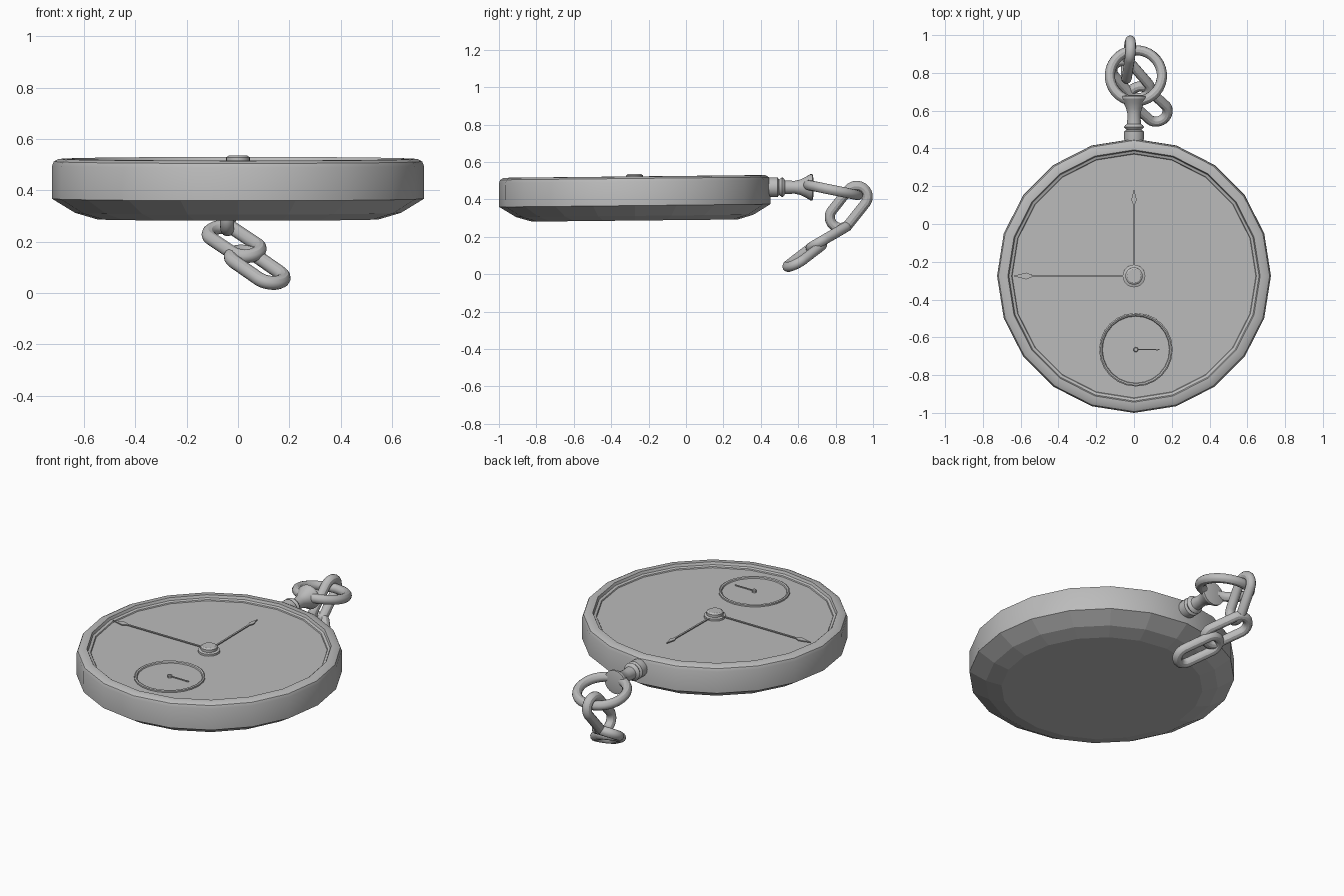
import bpy, bmesh, math
from mathutils import Matrix, Vector

if "Cube" in bpy.data.objects:
    bpy.data.objects.remove(bpy.data.objects["Cube"])

GREY = (0.5, 0.5, 0.5, 1)
metal = bpy.data.materials.new("grey metal")
metal.use_nodes = True
metal.diffuse_color = GREY
metal.node_tree.nodes["Principled BSDF"].inputs["Base Color"].default_value = GREY

# The case leans very slightly towards the front
CASE = Matrix.Translation((0, -0.27, 0)) @ Matrix.Rotation(math.radians(0.6), 4, 'X')


def finish(name, bm, matrix, smooth=True):
    bmesh.ops.remove_doubles(bm, verts=bm.verts, dist=1e-5)
    bmesh.ops.recalc_face_normals(bm, faces=bm.faces)
    mesh = bpy.data.meshes.new(name)
    bm.to_mesh(mesh)
    bm.free()
    mesh.transform(matrix)
    mesh.materials.append(metal)
    obj = bpy.data.objects.new(name, mesh)
    bpy.context.collection.objects.link(obj)
    if smooth:
        bpy.ops.object.select_all(action='DESELECT')
        bpy.context.view_layer.objects.active = obj
        obj.select_set(True)
        bpy.ops.object.shade_smooth_by_angle(angle=math.radians(30))
    return obj


def skin(bm, rings, wrap):
    """Join equal closed rings of points with quads."""
    rows = [[bm.verts.new(p) for p in ring] for ring in rings]
    pairs = zip(rows, rows[1:] + rows[:1]) if wrap else zip(rows, rows[1:])
    for a, b in pairs:
        for i in range(len(a)):
            j = (i + 1) % len(a)
            bm.faces.new((a[i], a[j], b[j], b[i]))
    return rows


def lathe(name, profile, sides, matrix):
    """Turn (radius, height) pairs around local z and cap both ends."""
    bm = bmesh.new()
    turn = [2 * math.pi * i / sides for i in range(sides)]
    rows = skin(bm, [[(r * math.cos(a), r * math.sin(a), z) for a in turn]
                     for r, z in profile], False)
    bm.faces.new(rows[0])
    bm.faces.new(rows[-1])
    return finish(name, bm, matrix)


def plate(name, outline, height, matrix):
    bm = bmesh.new()
    face = bm.faces.new([bm.verts.new((x, y, 0)) for x, y in outline])
    top = bmesh.ops.extrude_face_region(bm, geom=[face])["geom"]
    for v in top:
        if isinstance(v, bmesh.types.BMVert):
            v.co.z += height
    return finish(name, bm, matrix, False)


def link(name, centre, along, normal, half_length, half_width, tube=0.027):
    """Chain link: a round tube along a stadium-shaped loop."""
    u = Vector(along).normalized()
    n = Vector(normal)
    n = (n - u * n.dot(u)).normalized()
    v = n.cross(u)
    steps, sides = 32, 12
    rings = []
    for i in range(steps):
        a = 2 * math.pi * (i + 0.5) / steps
        out = u * math.cos(a) + v * math.sin(a)
        shift = math.copysign(half_length - half_width, math.cos(a))
        p = Vector(centre) + u * shift + out * half_width
        rings.append([p + tube * (out * math.cos(b) + n * math.sin(b))
                      for b in (2 * math.pi * k / sides for k in range(sides))])
    bm = bmesh.new()
    skin(bm, rings, True)
    return finish(name, bm, Matrix())


# Case: faceted back, smooth band, rim and recessed dial
case = lathe("watch_case", [
    (0.55, 0.287), (0.635, 0.312), (0.725, 0.367), (0.725, 0.495),
    (0.718, 0.512), (0.70, 0.522), (0.668, 0.523), (0.662, 0.508),
    (0.648, 0.503), (0.645, 0.497)], 20, CASE)
for face in case.data.polygons:
    if face.normal.z < -0.3:
        face.use_smooth = False

DIAL = 0.497

# Centre hub with its cap
lathe("hand_hub", [(0.06, DIAL), (0.06, 0.509), (0.046, 0.513), (0.046, 0.528),
                   (0.036, 0.535)], 24, CASE)


# Hands: thin bar with a spade tip
def hand(name, length, angle, centre, width, tip, z):
    w, s = width / 2, length - tip
    outline = [(0, -w), (s, -w), (s + tip * 0.3, -tip * 0.18), (length, 0),
               (s + tip * 0.3, tip * 0.18), (s, w), (0, w)]
    plate(name, outline, 0.006, CASE @ Matrix.Translation((*centre, z))
          @ Matrix.Rotation(angle, 4, 'Z'))


hand("hour_hand", 0.46, math.pi / 2, (0, 0), 0.01, 0.08, 0.505)
hand("minute_hand", 0.64, math.pi, (0, 0), 0.01, 0.10, 0.510)

# Small seconds dial with ring, pin and hand
SUB = (0.01, -0.39)
at_sub = CASE @ Matrix.Translation((*SUB, 0))
lathe("seconds_ring", [(0.195, DIAL - 0.003), (0.195, 0.506), (0.188, 0.510),
                       (0.180, 0.506), (0.177, 0.499)], 24, at_sub)
lathe("seconds_pin", [(0.013, DIAL), (0.013, 0.511), (0.009, 0.514)], 12, at_sub)
hand("seconds_hand", 0.13, 0, SUB, 0.005, 0.025, 0.503)

# Winding stem with collar, beads and flared crown, pointing backwards
stem = Matrix.Translation((0, 0.43, 0.465)) @ Matrix.Rotation(-math.pi / 2, 4, 'X')
lathe("winding_crown", [
    (0.05, 0), (0.053, 0.03), (0.053, 0.06), (0.04, 0.068), (0.047, 0.075),
    (0.053, 0.084), (0.047, 0.093), (0.037, 0.10), (0.034, 0.15),
    (0.041, 0.18), (0.055, 0.21), (0.07, 0.235), (0.07, 0.247),
    (0.045, 0.252)], 24, stem)

# Chain
link("bow_ring", (0.01, 0.785, 0.45), (0, 0.98, -0.2), (0, 0.2, 0.98), 0.138, 0.138)
link("chain_link_upper", (-0.03, 0.87, 0.36), (0.1, 0.62, 0.78), (1, 0, 0), 0.128, 0.058)
link("chain_link_middle", (-0.015, 0.765, 0.20), (0.6, -0.69, -0.4), (0, -0.5, 0.85), 0.128, 0.058)
link("chain_link_lower", (0.075, 0.635, 0.10), (0.66, -0.6, -0.46), (0.18, -0.47, 0.86), 0.128, 0.058)
